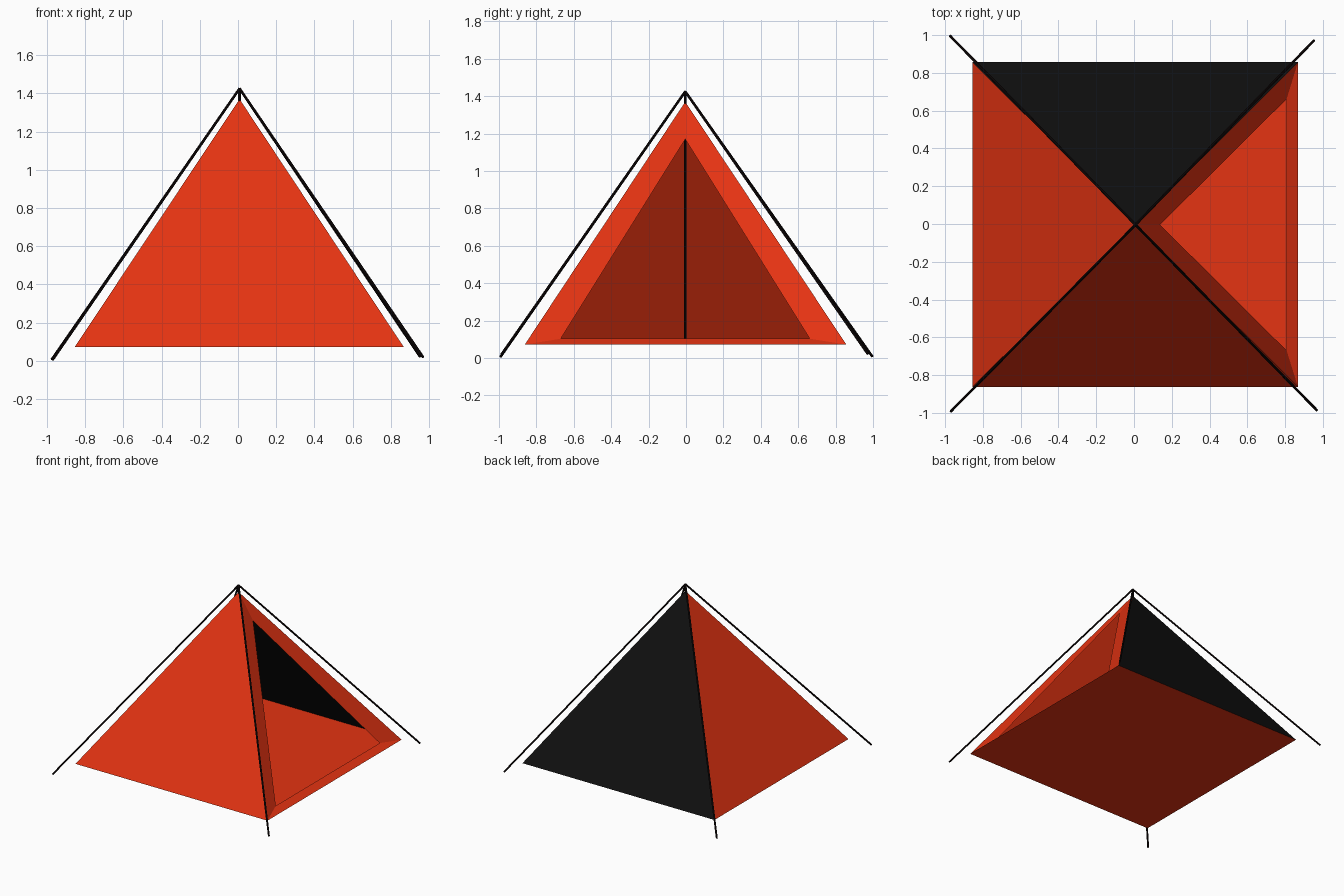
import bpy, bmesh
from mathutils import Vector

if "Cube" in bpy.data.objects:
    bpy.data.objects.remove(bpy.data.objects["Cube"])


def material(name, rgb):
    m = bpy.data.materials.new(name)
    m.diffuse_color = (*rgb, 1)
    m.use_nodes = True
    m.node_tree.nodes["Principled BSDF"].inputs["Base Color"].default_value = m.diffuse_color
    return m


red = material("red fabric", (0.78, 0.033, 0.006))
black = material("black fabric", (0.005, 0.005, 0.005))
pole_black = material("pole black", (0.006, 0.003, 0.003))

APEX = (0.008, -0.004, 1.37)
X0, X1, Y0, Y1, Z0 = -0.855, 0.868, -0.862, 0.857, 0.072

# Tent: floor, three solid walls, and a door wall with a slightly recessed opening
bm = bmesh.new()
base = [bm.verts.new((x, y, Z0)) for x, y in ((X0, Y0), (X1, Y0), (X1, Y1), (X0, Y1))]
top = bm.verts.new(APEX)
bm.faces.new(base[::-1])
for i in (0, 2, 3):
    face = bm.faces.new((base[i], base[(i + 1) % 4], top))
    face.material_index = 1 if i == 2 else 0      # back wall is black
outer = [base[1], base[2], top]
inner = [bm.verts.new(p) for p in ((0.808, -0.67, 0.103), (0.808, 0.662, 0.103), (0.138, -0.004, 1.17))]
for i in range(3):
    j = (i + 1) % 3
    bm.faces.new((outer[i], outer[j], inner[j], inner[i]))
mesh = bpy.data.meshes.new("tent")
bm.to_mesh(mesh)
bm.free()
mesh.materials.append(red)
mesh.materials.append(black)
bpy.context.collection.objects.link(bpy.data.objects.new("tent", mesh))


def pole(name, a, b, radius):
    a, b = Vector(a), Vector(b)
    d = b - a
    bpy.ops.mesh.primitive_cylinder_add(vertices=8, radius=radius, depth=d.length, location=(a + b) / 2)
    ob = bpy.context.object
    ob.name = name
    ob.rotation_mode = 'QUATERNION'
    ob.rotation_quaternion = d.to_track_quat('Z', 'Y')
    ob.data.materials.append(pole_black)
    bpy.ops.object.shade_smooth_by_angle()


# Four outer poles meeting above the tent, and the centre pole
HUB = (0.008, -0.004, 1.425)
for name, foot in (("front_left_pole", (-0.97, -0.992, 0.006)),
                   ("front_right_pole", (0.968, -0.986, 0.02)),
                   ("back_left_pole", (-0.974, 0.996, 0.008)),
                   ("back_right_pole", (0.953, 0.972, 0.022))):
    pole(name, HUB, foot, 0.007)
pole("centre_pole", (0.008, -0.004, Z0), HUB, 0.007)
